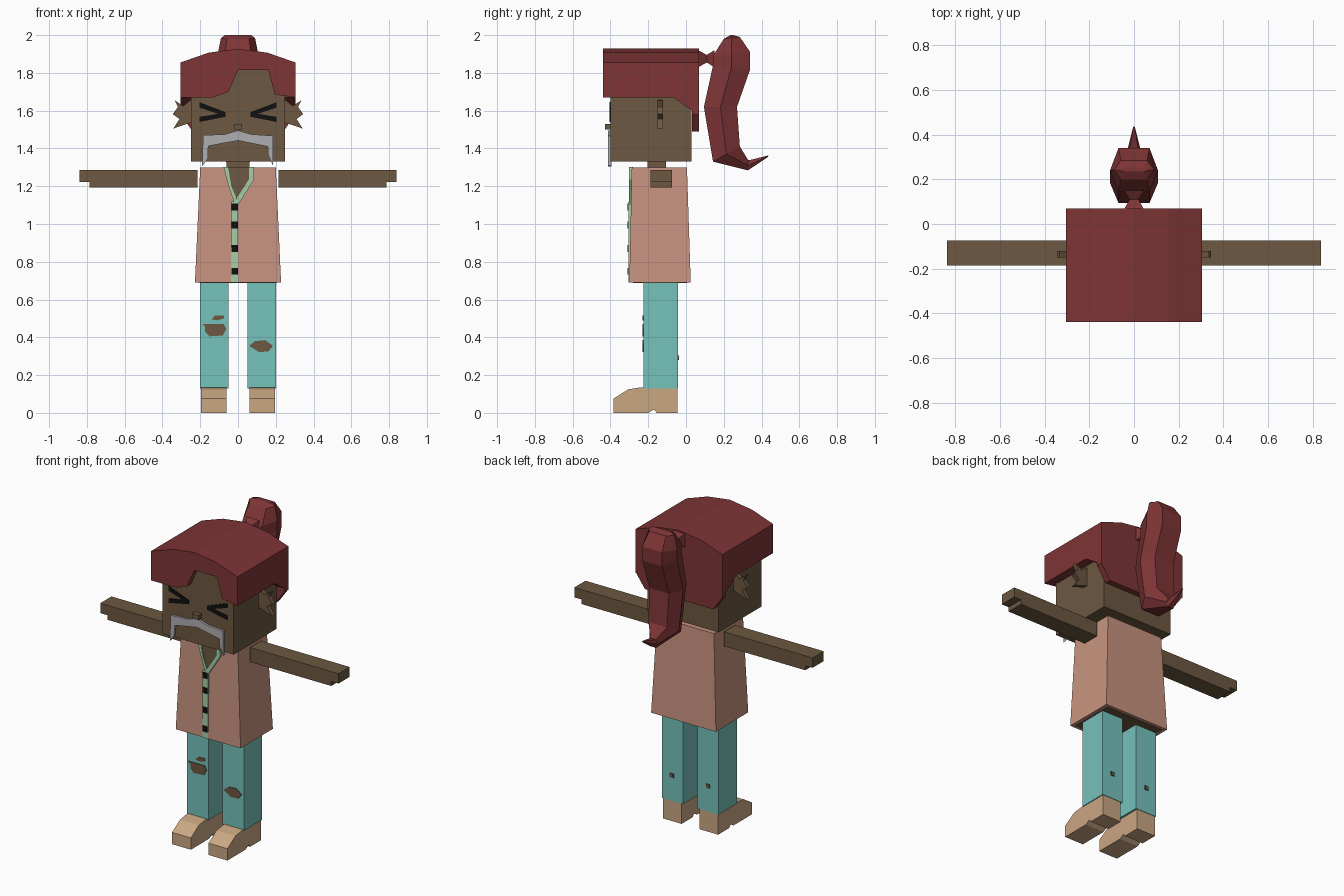
import bpy, bmesh

cube = bpy.data.objects.get("Cube")
if cube:
    bpy.data.objects.remove(cube, do_unlink=True)


def material(name, r, g, b):
    m = bpy.data.materials.new(name)
    m.use_nodes = True
    m.diffuse_color = (r, g, b, 1)
    bsdf = next(n for n in m.node_tree.nodes if n.type == 'BSDF_PRINCIPLED')
    bsdf.inputs["Base Color"].default_value = (r, g, b, 1)
    return m


HAIR = material("dark red hair", .21, .035, .036)
SKIN = material("brown skin", .15, .098, .052)
SHIRT = material("salmon shirt", .58, .295, .215)
TRIM = material("pale green trim", .37, .63, .39)
JEANS = material("teal trousers", .18, .54, .50)
SHOE = material("tan shoes", .59, .385, .225)
GREY = material("grey moustache", .43, .43, .45)
BLACK = material("black", .005, .005, .005)


def loft(name, rings, mat):
    """Skin a list of closed rings with equal point counts and cap the ends."""
    bm = bmesh.new()
    loops = [[bm.verts.new(p) for p in ring] for ring in rings]
    n = len(loops[0])
    for a, b in zip(loops, loops[1:]):
        for i in range(n):
            j = (i + 1) % n
            bm.faces.new((a[i], a[j], b[j], b[i]))
    bm.faces.new(loops[0][::-1])
    bm.faces.new(loops[-1])
    bmesh.ops.recalc_face_normals(bm, faces=bm.faces)
    mesh = bpy.data.meshes.new(name)
    bm.to_mesh(mesh)
    bm.free()
    mesh.materials.append(mat)
    ob = bpy.data.objects.new(name, mesh)
    bpy.context.collection.objects.link(ob)
    return ob


def front_prism(name, pts, y0, y1, mat):
    return loft(name, [[(x, y, z) for x, z in pts] for y in (y0, y1)], mat)


def side_prism(name, pts, x0, x1, mat):
    return loft(name, [[(x, y, z) for y, z in pts] for x in (x0, x1)], mat)


def rect(x0, x1, y0, y1, z):
    return [(x0, y0, z), (x1, y0, z), (x1, y1, z), (x0, y1, z)]


def box(name, x0, x1, y0, y1, z0, z1, mat):
    return loft(name, [rect(x0, x1, y0, y1, z0), rect(x0, x1, y0, y1, z1)], mat)


# Head, neck and nose
box("head", -.25, .25, -.4, .03, 1.33, 1.83, SKIN)
box("neck", -.06, .06, -.205, -.105, 1.25, 1.34, SKIN)
box("nose", -.022, .022, -.43, -.39, 1.5, 1.53, SKIN)

# Hair cap with arched top, uneven fringe and longer back
arch = [(.305, 1.855), (.155, 1.907), (0, 1.928), (-.155, 1.907), (-.305, 1.855)]
front_prism("hair_cap", arch + [(-.305, 1.67), (.305, 1.67)], -.385, .07, HAIR)
fringe = [(-.305, 1.67), (-.13, 1.67), (-.05, 1.7), (0, 1.815),
          (.16, 1.815), (.195, 1.685), (.305, 1.67)]
front_prism("hair_fringe", arch + fringe, -.44, -.385, HAIR)
hem = [(-.305, 1.7), (-.305, 1.58), (-.24, 1.49), (.24, 1.49), (.305, 1.58), (.305, 1.7)]
front_prism("hair_back", hem, .032, .07, HAIR)

# Ponytail: tie, then six-sided rings given as inner edge, outer edge, half width
def hex_ring(y0, z0, y1, z1, w):
    ym, zm = (y0 + y1) / 2, (z0 + z1) / 2
    return [(-w * .65, y0, z0), (w * .65, y0, z0), (w, ym, zm),
            (w * .65, y1, z1), (-w * .65, y1, z1), (-w, ym, zm)]


loft("ponytail", [hex_ring(*r) for r in (
    (.2, 1.98, .285, 1.99, .09), (.143, 1.89, .34, 1.91, .107),
    (.143, 1.84, .34, 1.82, .107), (.095, 1.62, .27, 1.62, .107),
    (.143, 1.33, .285, 1.41, .1), (.328, 1.284, .33, 1.337, .03),
    (.434, 1.355, .436, 1.363, .004))], HAIR)
loft("ponytail_crown", [hex_ring(.2, 1.98, .285, 1.99, .09),
                        hex_ring(.235, 2, .25, 2, .07)], HAIR)
loft("ponytail_tie", [[(x * w, y, 1.875 + z * w) for x, z in ((-1, -1), (1, -1), (1, 1), (-1, 1))]
                      for y, w in ((.065, .045), (.11, .02), (.15, .045))], HAIR)

# Moustache
front_prism("moustache", [
    (-.19, 1.305), (-.185, 1.47), (-.07, 1.475), (0, 1.495), (.07, 1.475), (.185, 1.467),
    (.185, 1.31), (.16, 1.365), (.16, 1.41), (0, 1.442), (-.157, 1.413), (-.16, 1.345)],
    -.413, -.395, GREY)

# Shirt with an open collar and buttoned placket
loft("shirt", [rect(-.228, .228, -.3, .025, .69), rect(-.2, .2, -.287, .005, 1.3)], SHIRT)
box("shirt_underside", -.205, .205, -.28, .005, .687, .7, SKIN)
front_prism("chest", [(-.055, 1.303), (.06, 1.303), (.06, 1.235), (0, 1.14), (-.015, 1.13),
                      (-.035, 1.2)], -.296, -.28, SKIN)
front_prism("collar_left", [(.057, 1.303), (.085, 1.303), (.085, 1.235), (0, 1.1),
                            (-.017, 1.12), (.057, 1.235)], -.303, -.28, TRIM)
front_prism("collar_right", [(-.077, 1.303), (-.053, 1.303), (-.035, 1.2), (-.01, 1.14),
                             (-.015, 1.1), (-.05, 1.2)], -.302, -.28, TRIM)
box("placket", -.036, 0, -.304, -.285, .69, 1.12, TRIM)
for i, z in enumerate((1.09, .995, .87, .75)):
    box(f"button_{i + 1}", -.034, -.001, -.31, -.3, z - .018, z + .018, BLACK)

# Paired parts
eye_strokes = {"upper": [(.205, 1.645), (.205, 1.617), (.065, 1.57), (.065, 1.592)],
               "lower": [(.205, 1.567), (.205, 1.54), (.065, 1.568), (.065, 1.59)]}
ear = [(.24, 1.665), (.29, 1.625), (.335, 1.655), (.318, 1.62), (.345, 1.582),
       (.31, 1.555), (.343, 1.505), (.24, 1.54)]
shoe = [(-.385, 0), (-.385, .075), (-.305, .125), (-.24, .135), (-.045, .135),
        (-.045, 0), (-.155, 0), (-.17, .018), (-.2, 0)]
wedge = [(-.07, 1.672), (.07, 1.672), (.07, 1.575)]
for side, s in (("left", 1), ("right", -1)):
    for part, pts in eye_strokes.items():
        front_prism(f"{side}_eye_{part}", [(s * x, z) for x, z in pts], -.405, -.398, BLACK)
    front_prism(f"{side}_ear", [(s * x, z) for x, z in ear], -.15, -.122, SKIN)
    side_prism(f"{side}_hair_side", wedge, s * .25, s * .305, HAIR)
    box(f"{side}_arm", s * .215, s * .838, -.187, -.075, 1.222, 1.285, SKIN)
    box(f"{side}_arm_underside", s * .215, s * .787, -.187, -.075, 1.193, 1.222, SKIN)
    box(f"{side}_leg", s * .05, s * .2, -.225, -.042, .13, .7, JEANS)
    side_prism(f"{side}_shoe", shoe, s * .062, s * .195, SHOE)
    box(f"{side}_back_leg_tear", s * .115, s * .14, -.045, -.036, .28, .305, SKIN)

# Torn patches on the trousers
tears = {
    "right_knee_tear": [(-.175, .455), (-.19, .47), (-.075, .47), (-.062, .445),
                        (-.08, .41), (-.15, .405), (-.175, .43)],
    "right_thigh_tear": [(-.14, .495), (-.12, .515), (-.075, .515), (-.075, .5), (-.11, .49)],
    "left_knee_tear": [(.06, .355), (.09, .38), (.145, .385), (.185, .355),
                       (.16, .325), (.11, .322)]}
for name, pts in tears.items():
    front_prism(name, pts, -.23, -.222, SKIN)
